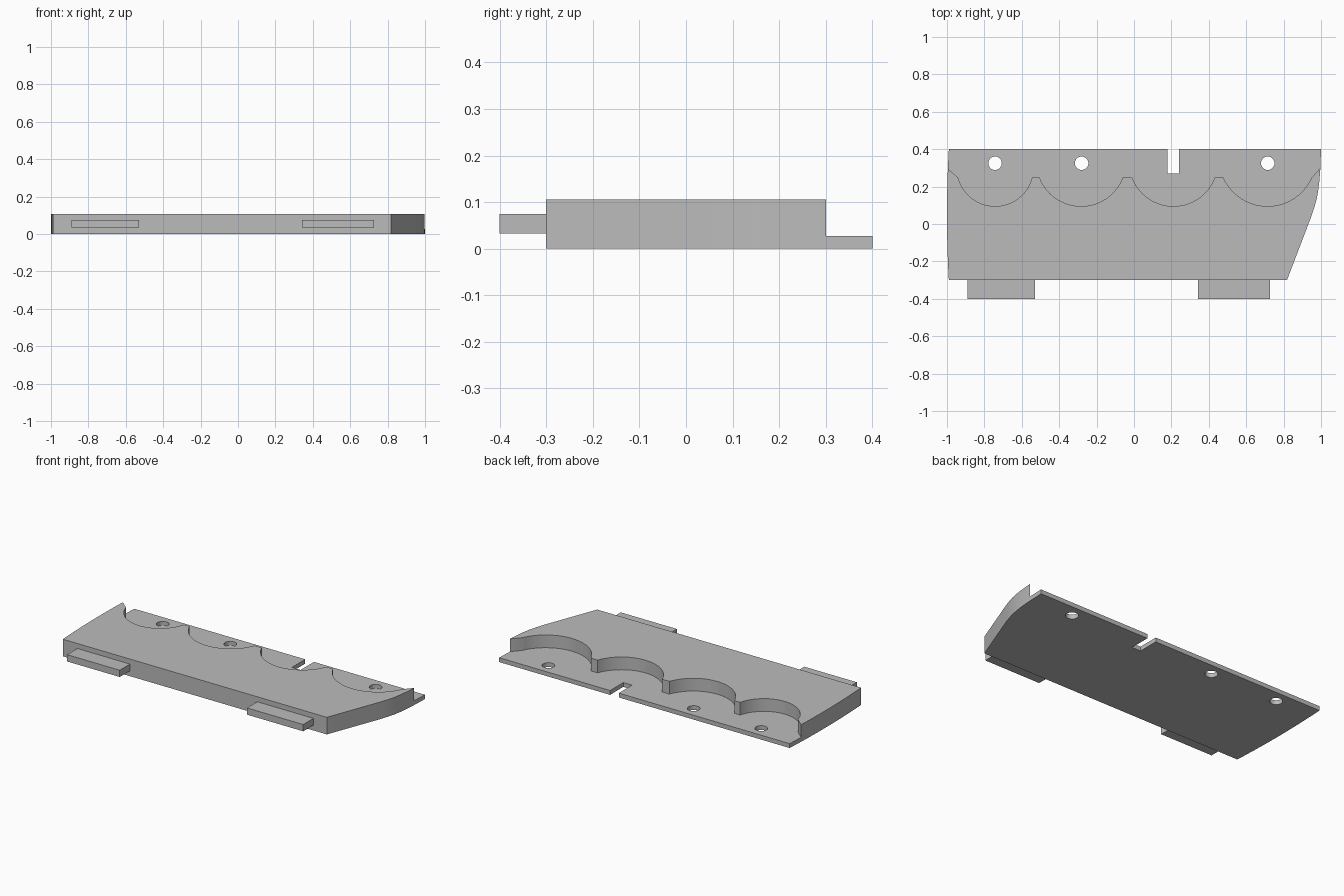
import bpy, bmesh
from math import atan2, cos, sin, pi, radians
from mathutils import Vector

cube = bpy.data.objects.get("Cube")
if cube:
    bpy.data.objects.remove(cube, do_unlink=True)

grey = bpy.data.materials.new("plain grey")
grey.use_nodes = True
grey.diffuse_color = (0.5, 0.5, 0.5, 1)
grey.node_tree.nodes["Principled BSDF"].inputs["Base Color"].default_value = (0.5, 0.5, 0.5, 1)


def prism(name, outline, z0, z1):
    """Extrude a flat outline from z0 to z1."""
    bm = bmesh.new()
    face = bm.faces.new([bm.verts.new((x, y, z0)) for x, y in outline])
    top = bmesh.ops.extrude_face_region(bm, geom=[face])["geom"]
    bmesh.ops.translate(bm, vec=(0, 0, z1 - z0),
                        verts=[v for v in top if isinstance(v, bmesh.types.BMVert)])
    bmesh.ops.recalc_face_normals(bm, faces=bm.faces)
    mesh = bpy.data.meshes.new(name)
    bm.to_mesh(mesh)
    bm.free()
    mesh.materials.append(grey)
    obj = bpy.data.objects.new(name, mesh)
    bpy.context.collection.objects.link(obj)
    return obj


def box(name, x0, x1, y0, y1, z0, z1):
    return prism(name, [(x0, y0), (x1, y0), (x1, y1), (x0, y1)], z0, z1)


def scallop(x0, x1, rim, bottom, steps=28):
    """Circular arc hanging between two points on the rim."""
    half, sag = (x1 - x0) / 2, rim - bottom
    r = (half * half + sag * sag) / (2 * sag)
    cx, cy = (x0 + x1) / 2, bottom + r
    reach = atan2(half, r - sag)
    angles = [-pi / 2 - reach + 2 * reach * i / steps for i in range(steps + 1)]
    return [(cx + r * cos(a), cy + r * sin(a)) for a in angles]


def cut(target, cutter):
    cutter.hide_render = True
    mod = target.modifiers.new("cut", "BOOLEAN")
    mod.operation, mod.solver, mod.object = "DIFFERENCE", "EXACT", cutter
    bpy.context.view_layer.objects.active = target
    bpy.ops.object.modifier_apply(modifier=mod.name)
    bpy.data.objects.remove(cutter, do_unlink=True)


THICK, LEDGE, FRONT, BACK = 0.106, 0.027, -0.3, 0.4

# Main block: bowed left edge, slanted and curved right edge
right_edge = [(0.818, FRONT), (0.948, 0.04), (0.963, 0.085), (0.976, 0.13),
              (0.985, 0.18), (0.991, 0.23), (0.996, 0.29), (1.0, BACK)]
left_edge = []
for i in range(13):
    y = BACK + (FRONT - BACK) * i / 12
    left_edge.append((-1 + 0.01 * ((y - 0.05) / 0.35) ** 2, y))
body = prism("scalloped_block", right_edge + left_edge, 0, THICK)

# Scalloped step that leaves a thin ledge along the back
spans = [(-0.94, -0.545), (-0.505, -0.06), (-0.01, 0.432), (0.478, 0.95)]
path = [(-1.06, 0.35)]
for x0, x1 in spans:
    path += scallop(x0, x1, 0.248, 0.095)
path += [(1.07, 0.383), (1.1, 0.6), (-1.1, 0.6)]
cut(body, prism("step_cutter", path, LEDGE, 0.3))

# Screw holes and slot through the ledge
for x in (-0.743, -0.28, 0.715):
    ring = [(x + 0.036 * cos(2 * pi * i / 32), 0.325 + 0.036 * sin(2 * pi * i / 32))
            for i in range(32)]
    cut(body, prism("hole_cutter", ring, -0.1, 0.2))
cut(body, box("slot_cutter", 0.18, 0.24, 0.27, 0.5, -0.1, 0.2))

# Front tabs
tabs = [box("right_tab", -0.89, -0.53, -0.4, FRONT + 0.005, 0.033, 0.075),
        box("left_tab", 0.342, 0.727, -0.4, FRONT + 0.005, 0.033, 0.075)]

# Smooth the curved walls, keep the corners sharp
bpy.ops.object.select_all(action="DESELECT")
body.select_set(True)
bpy.context.view_layer.objects.active = body
bpy.ops.object.shade_smooth_by_angle(angle=radians(25))
